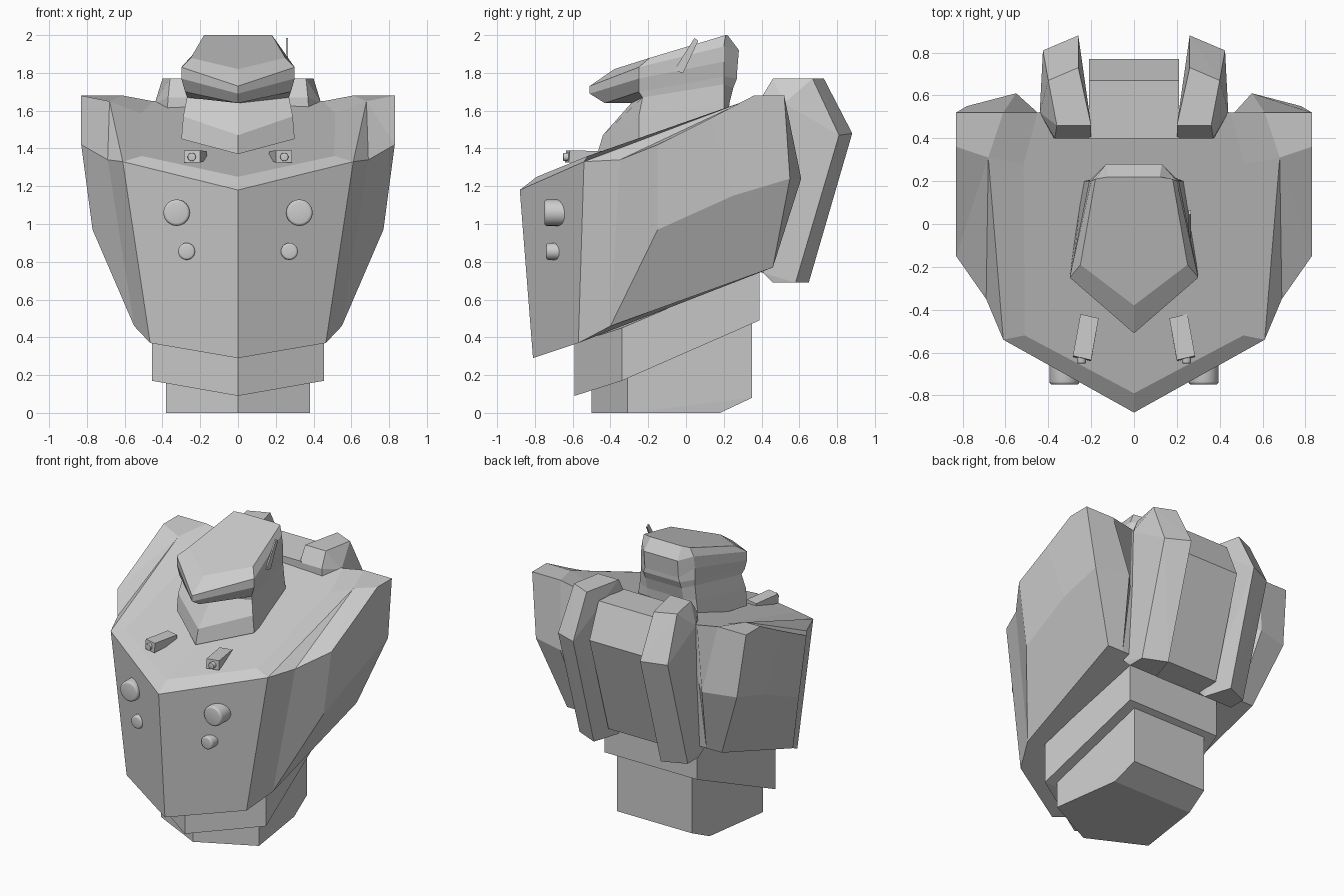
import bpy, bmesh, math
from mathutils import Vector

old = bpy.data.objects.get("Cube")
if old:
    bpy.data.objects.remove(old)

grey = bpy.data.materials.new("plain_grey")
grey.use_nodes = True
grey.diffuse_color = (0.6, 0.6, 0.6, 1)
grey.node_tree.nodes["Principled BSDF"].inputs["Base Color"].default_value = (0.6, 0.6, 0.6, 1)


def finish(name, bm):
    bmesh.ops.remove_doubles(bm, verts=bm.verts, dist=0.0005)
    bmesh.ops.recalc_face_normals(bm, faces=bm.faces)
    mesh = bpy.data.meshes.new(name)
    bm.to_mesh(mesh)
    bm.free()
    mesh.materials.append(grey)
    ob = bpy.data.objects.new(name, mesh)
    bpy.context.collection.objects.link(ob)
    return ob


def mirrored(name, points, faces):
    """Half shell given by named points, reflected across x = 0."""
    bm = bmesh.new()
    for side in (1, -1):
        v = {k: bm.verts.new((side * p[0], p[1], p[2])) for k, p in points.items()}
        for f in faces.split():
            bm.faces.new([v[k] for k in (f if side > 0 else reversed(f))])
    return finish(name, bm)


def hull(name, points, side=1):
    bm = bmesh.new()
    for p in points:
        bm.verts.new((side * p[0], p[1], p[2]))
    res = bmesh.ops.convex_hull(bm, input=bm.verts)
    bmesh.ops.delete(bm, geom=[g for g in res["geom_interior"] if g.is_valid], context="VERTS")
    bmesh.ops.dissolve_limit(bm, angle_limit=0.02, verts=bm.verts, edges=bm.edges)
    return finish(name, bm)


def both(points):
    return [(s * x, y, z) for x, y, z in points for s in (1, -1)]


def knob(name, x, z, front, back, radius, bevel, segments=24):
    bm = bmesh.new()
    bmesh.ops.create_cone(bm, cap_ends=True, segments=segments, radius1=radius,
                          radius2=radius, depth=back - front)
    rim = [e for e in bm.edges if all(v.co.z > 0 for v in e.verts)]
    bmesh.ops.bevel(bm, geom=rim, offset=bevel, segments=3, affect="EDGES", profile=0.5)
    for v in bm.verts:
        v.co = Vector((x + v.co.x, (front + back) / 2 - v.co.z, z + v.co.y))
    ob = finish(name, bm)
    bpy.context.view_layer.objects.active = ob
    ob.select_set(True)
    bpy.ops.object.shade_smooth_by_angle(angle=math.radians(35))
    ob.select_set(False)


# Torso shell: front ridge, sloped deck, raised shoulders, pointed back
torso = {
    "a": (0, -.81, .29), "b": (0, -.88, 1.18), "c": (0, -.79, 1.25),
    "d": (0, .52, 1.67), "e": (0, .46, .77), "g": (0, .50, 1.24),
    "f": (.465, -.57, .37), "F": (.61, -.54, 1.33),
    "D": (.51, -.52, 1.36), "E": (.515, .28, 1.585), "G": (.45, .52, 1.65),
    "P": (.69, -.35, 1.34), "Q": (.83, -.15, 1.42), "T": (.83, .13, 1.56),
    "R": (.83, .36, 1.68), "S": (.83, .52, 1.68), "V": (.68, .31, 1.65),
    "W": (.61, .52, 1.68), "A": (.55, -.40, .46), "B": (.77, -.15, .97),
    "K": (.79, .25, 1.15), "M": (.78, .55, 1.24), "N": (.60, .46, .77),
    "X": (.55, .61, 1.24), "Y": (.45, .50, 1.24), "Z": (.48, .46, .77),
}
mirrored("torso", torso,
         "afFb bFDc cDEGd DFVE FPV PQV QTRV RSWV VWGE "
         "FfAP PABQ QBKT TKMSR ABKMN SMXW WXYG dGYg XMNZ YXZ gYZe aeZNAf")

# Waist and lower base: wedge fronts, narrower at the back
hull("waist", both([(0, -.59, .09), (.455, -.34, .17), (.36, .39, .49),
                    (0, -.59, .37), (.455, -.34, .45), (.36, .39, .76)]))
hull("base", both([(0, -.50, 0), (.38, -.31, 0), (.31, .18, 0), (.29, .35, .08),
                   (0, -.50, .2), (.38, -.31, .3), (.29, .35, .52)]))

# Head and collar: stacked wedge-shaped rings (apex, corner, side, rear)
rings = [
    ((0, -.47, 1.37), (.30, -.25, 1.45), (.24, .20, 1.50), (.15, .22, 1.52)),
    ((0, -.44, 1.47), (.29, -.25, 1.57), (.22, .20, 1.64), (.14, .23, 1.64)),
    ((0, -.29, 1.64), (.27, -.23, 1.67), (.21, .20, 1.74), (.14, .25, 1.72)),
    ((0, -.43, 1.64), (.28, -.25, 1.70), (.21, .20, 1.78), (.14, .27, 1.77)),
    ((0, -.51, 1.69), (.30, -.25, 1.77), (.21, .20, 1.86), (.13, .27, 1.80)),
    ((0, -.51, 1.73), (.30, -.25, 1.83), (.20, .20, 1.94), (.13, .28, 1.92)),
    ((0, -.38, 1.82), (.25, -.19, 1.88), (.18, .21, 2.0), (.12, .22, 2.0)),
]
bm = bmesh.new()
loops = []
for ap, co, si, re in rings:
    outline = [ap, co, si, re] + [(-p[0], p[1], p[2]) for p in (re, si, co)]
    loops.append([bm.verts.new(p) for p in outline])
for lo, up in zip(loops, loops[1:]):
    for i in range(len(lo)):
        j = (i + 1) % len(lo)
        bm.faces.new((lo[i], lo[j], up[j], up[i]))
bm.faces.new(loops[-1])
bm.faces.new(loops[0][::-1])
finish("head", bm)

# Antenna on the head
hull("antenna", [(x, y, z) for x in (.255, .265)
                 for y, z in ((-.065, 1.81), (-.015, 1.80), (.065, 1.97), (.045, 1.985))])

# Backpack: centre panel and two angled fins
hull("backpack_panel", both([(.21, y, z) for y, z in
                             ((.40, 1.68), (.67, 1.70), (.77, 1.46), (.56, .76), (.40, .74))]))
fin = [(.36, .46, 1.77), (.40, .67, 1.77), (.425, .81, 1.47), (.42, .58, .69),
       (.42, .46, .69), (.43, .41, .74), (.44, .52, 1.64), (.37, .40, 1.67),
       (.20, .46, 1.77), (.26, .73, 1.77), (.26, .88, 1.48), (.26, .65, .69),
       (.20, .46, .69), (.20, .41, .74), (.20, .40, 1.67)]
for side, label in ((1, "left"), (-1, "right")):
    hull(label + "_backpack_fin", fin, side)
    # Chest knobs
    knob(label + "_large_knob", side * .325, 1.06, -.75, -.60, .07, .015)
    knob(label + "_small_knob", side * .272, .855, -.74, -.60, .045, .012)
    # Deck lamp: tapered housing with a round lens
    hull(label + "_lamp_housing",
         [(.20, -.64, 1.325), (.285, -.62, 1.325), (.20, -.635, 1.39), (.285, -.615, 1.39),
          (.165, -.44, 1.385), (.25, -.42, 1.385), (.165, -.44, 1.34), (.25, -.42, 1.34)], side)
    knob(label + "_lamp_lens", side * .245, 1.355, -.65, -.61, .022, .003, 16)
